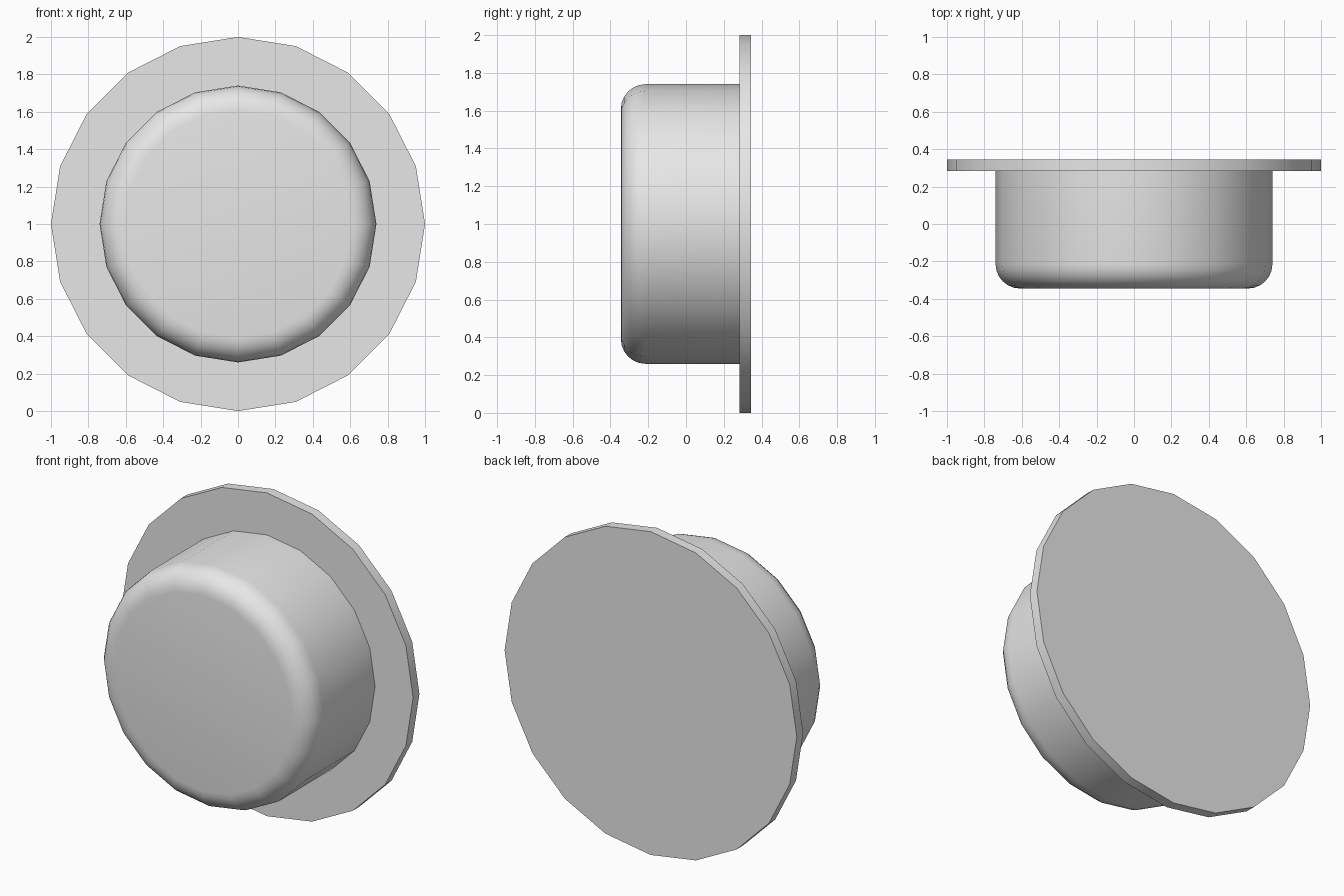
import bpy, bmesh, math
from mathutils import Matrix

cube = bpy.data.objects.get("Cube")
if cube:
    bpy.data.objects.remove(cube, do_unlink=True)

SIDES = 20
CENTRE_Z = 1.0

grey = bpy.data.materials.new("light_grey")
grey.use_nodes = True
grey.diffuse_color = (0.8, 0.8, 0.8, 1)
grey.node_tree.nodes["Principled BSDF"].inputs["Base Color"].default_value = (0.8, 0.8, 0.8, 1)


def disc(name, radius, front, back, rounding=0):
    """Cylinder along y, with an optional rounded front rim."""
    bm = bmesh.new()
    place = Matrix.Translation((0, (front + back) / 2, CENTRE_Z)) @ Matrix.Rotation(math.pi / 2, 4, 'X')
    bmesh.ops.create_cone(bm, cap_ends=True, segments=SIDES, radius1=radius,
                          radius2=radius, depth=back - front, matrix=place)
    if rounding:
        rim = [e for e in bm.edges if all(abs(v.co.y - front) < 1e-4 for v in e.verts)]
        bmesh.ops.bevel(bm, geom=rim, offset=rounding, segments=6, profile=0.5, affect='EDGES')
    bmesh.ops.recalc_face_normals(bm, faces=bm.faces)
    mesh = bpy.data.meshes.new(name)
    bm.to_mesh(mesh)
    bm.free()
    mesh.materials.append(grey)
    obj = bpy.data.objects.new(name, mesh)
    bpy.context.collection.objects.link(obj)
    bpy.ops.object.select_all(action='DESELECT')
    obj.select_set(True)
    bpy.context.view_layer.objects.active = obj
    bpy.ops.object.shade_smooth_by_angle(angle=math.radians(30))
    return obj


# Thin mounting plate at the back
disc("back_flange", 1.0, 0.283, 0.345)
# Rounded cap, seated slightly into the plate
disc("button_cap", 0.74, -0.345, 0.3, rounding=0.13)
